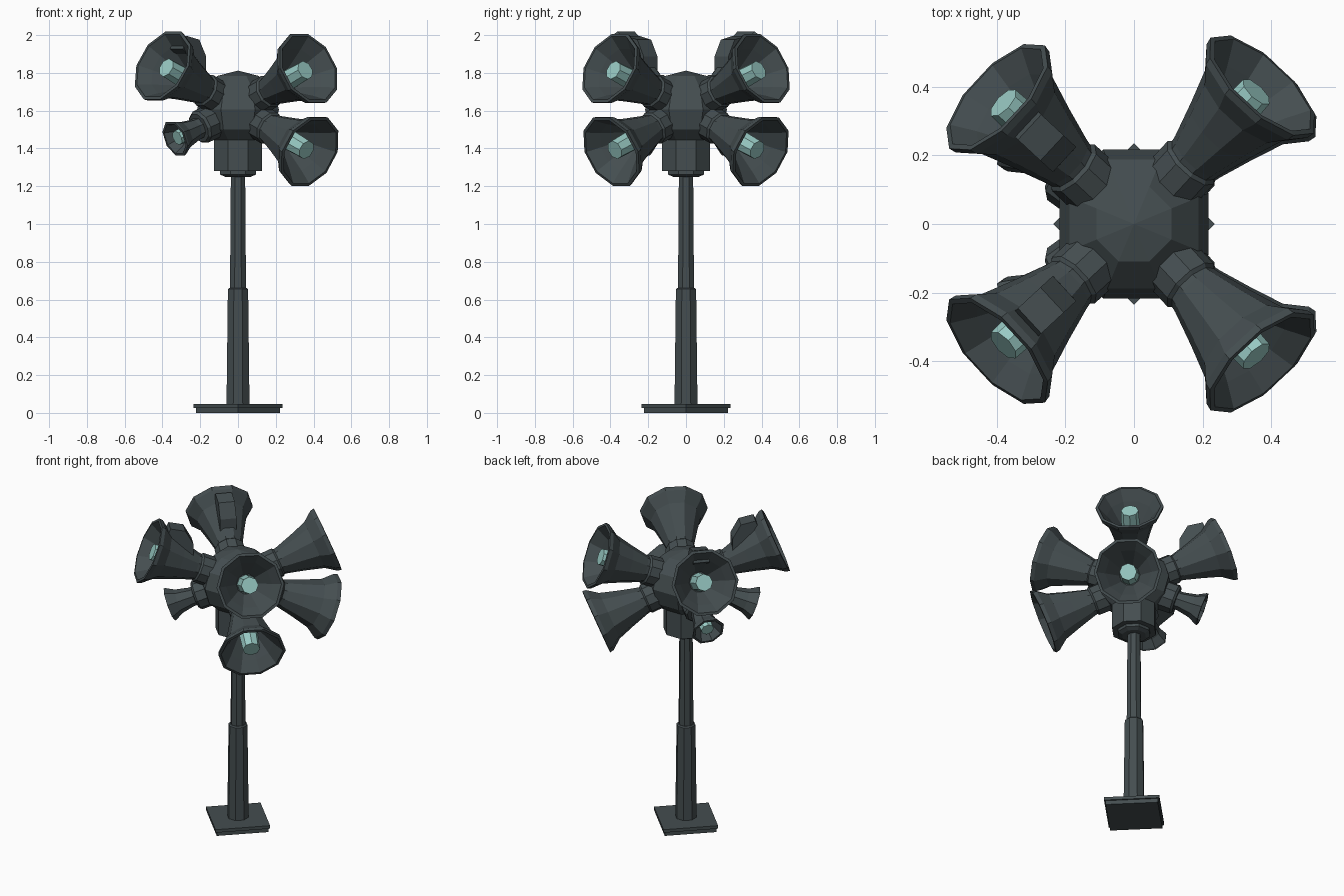
import bpy, bmesh, math
from mathutils import Vector, Matrix

if "Cube" in bpy.data.objects:
    bpy.data.objects.remove(bpy.data.objects["Cube"])

def material(name, rgb):
    m = bpy.data.materials.new(name)
    m.diffuse_color = (*rgb, 1)
    m.use_nodes = True
    m.node_tree.nodes["Principled BSDF"].inputs["Base Color"].default_value = m.diffuse_color
    return m

SLATE = material("dark_slate", (0.058, 0.075, 0.080))
TEAL = material("pale_teal", (0.32, 0.60, 0.56))
HUB = Vector((0, 0, 1.605))

def finish(name, bm, mat, matrix=Matrix()):
    bmesh.ops.recalc_face_normals(bm, faces=bm.faces)
    bm.transform(matrix)
    me = bpy.data.meshes.new(name)
    bm.to_mesh(me)
    bm.free()
    me.materials.append(mat)
    ob = bpy.data.objects.new(name, me)
    bpy.context.collection.objects.link(ob)
    return ob

def lathe(name, profile, sides, mat, matrix=Matrix(), turn=0.0):
    """Revolve (radius, height) points around z and cap both ends."""
    bm = bmesh.new()
    rings = []
    for r, h in profile:
        rings.append([bm.verts.new((r * math.cos(turn + math.tau * i / sides),
                                    r * math.sin(turn + math.tau * i / sides), h))
                      for i in range(sides)])
    for a, b in zip(rings, rings[1:]):
        for i in range(sides):
            j = (i + 1) % sides
            bm.faces.new((a[i], a[j], b[j], b[i]))
    bm.faces.new(rings[0])
    bm.faces.new(rings[-1])
    return finish(name, bm, mat, matrix)

def aim(mouth):
    """Frame at the hub: z along the horn, y upward, x sideways."""
    z = (Vector(mouth) - HUB).normalized()
    x = Vector((0, 0, 1)).cross(z).normalized()
    y = z.cross(x)
    return Matrix.Translation(HUB) @ Matrix((x, y, z)).transposed().to_4x4()

COLLAR = [(0.080, 0.15), (0.092, 0.17), (0.092, 0.262), (0.080, 0.275)]
HORN = [(0.076, 0.24), (0.086, 0.29), (0.118, 0.40), (0.152, 0.505), (0.200, 0.568),
        (0.205, 0.592), (0.188, 0.594), (0.140, 0.53), (0.062, 0.41)]
SMALL_HORN = [(0.056, 0.23), (0.058, 0.30), (0.074, 0.38), (0.100, 0.428),
              (0.102, 0.440), (0.088, 0.441), (0.048, 0.36)]

def horn(label, mouth, small=False, box=False):
    m = aim(mouth)
    lathe(label + "_collar", COLLAR, 10, SLATE, m)
    if small:
        lathe(label + "_horn", SMALL_HORN, 8, SLATE, m, math.pi / 8)
        lathe(label + "_plug", [(0.044, 0.35), (0.040, 0.425)], 8, TEAL, m)
    else:
        lathe(label + "_horn", HORN, 10, SLATE, m)
        lathe(label + "_plug", [(0.058, 0.40), (0.052, 0.565)], 8, TEAL, m)
    if box:
        # wedge-shaped housing on the top of the horn
        side = [(0.33, 0.07), (0.365, 0.15), (0.445, 0.212), (0.535, 0.195), (0.535, 0.12)]
        bm = bmesh.new()
        f = bm.faces.new([bm.verts.new((-0.05, r, d)) for d, r in side])
        ext = bmesh.ops.extrude_face_region(bm, geom=[f])
        bmesh.ops.translate(bm, vec=(0.10, 0, 0),
                            verts=[v for v in ext["geom"] if isinstance(v, bmesh.types.BMVert)])
        finish(label + "_housing", bm, SLATE, m)

# horns: front and back pairs mirror each other
for s, end in ((-1, "front"), (1, "back")):
    horn(end + "_upper_right", (0.37, 0.40 * s, 1.823))
    horn(end + "_lower_right", (0.37, 0.385 * s, 1.388))
    horn(end + "_upper_left", (-0.372, 0.345 * s, 1.823), box=True)
    horn(end + "_lower_left", (-0.33, 0.24 * s, 1.452), small=True)

# faceted hub ball
bm = bmesh.new()
bmesh.ops.create_uvsphere(bm, u_segments=8, v_segments=6, radius=1)
finish("hub_ball", bm, SLATE, Matrix.Translation(HUB) @
       Matrix.Rotation(math.pi / 8, 4, 'Z') @ Matrix.Diagonal((0.235, 0.235, 0.207, 1)))

# drum under the ball, and the two-stage pole
E = math.pi / 8
lathe("hub_drum", [(0.138, 1.28), (0.138, 1.47)], 8, SLATE, turn=E)
lathe("drum_ring", [(0.075, 1.25), (0.102, 1.262), (0.102, 1.285)], 8, SLATE, turn=E)
lathe("upper_pole", [(0.046, 0.64), (0.041, 1.26)], 8, SLATE, turn=E)
lathe("lower_pole", [(0.066, 0.03), (0.058, 0.655), (0.050, 0.662)], 8, SLATE, turn=E)

# square base with its corners on the x and y axes
lathe("base_foot", [(0.222, 0.0), (0.222, 0.032)], 4, SLATE)
lathe("base_plate", [(0.235, 0.026), (0.235, 0.046)], 4, SLATE)
